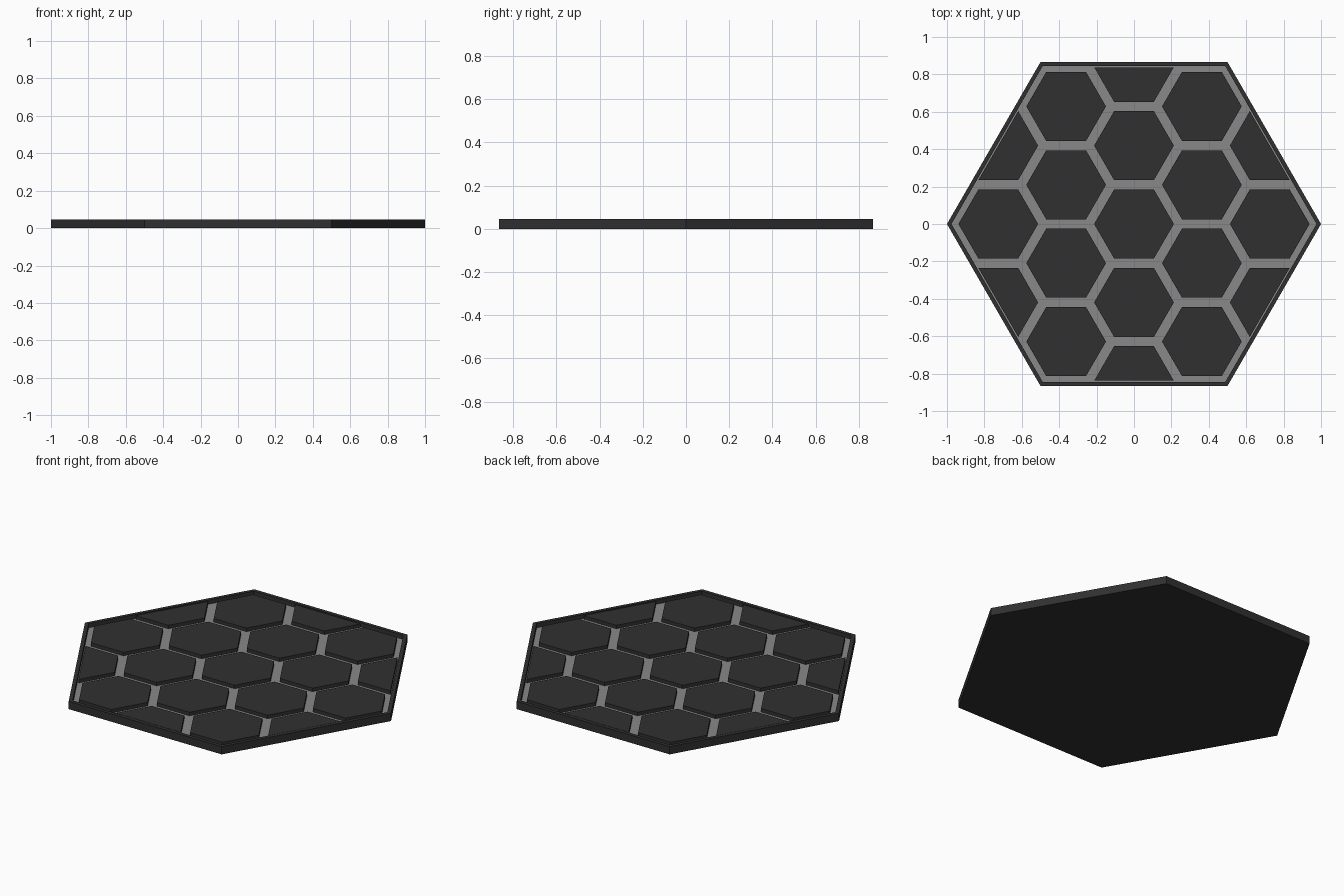
import bpy, bmesh
from math import cos, sin, pi, radians, atan2, sqrt

if "Cube" in bpy.data.objects:
    bpy.data.objects.remove(bpy.data.objects["Cube"])

HEIGHT, FLOOR, TILE_TOP = 0.046, 0.022, 0.043
PITCH, TILE_R = 0.419, 0.213
INNER_R = 0.845 / cos(pi / 6)


def material(name, v):
    m = bpy.data.materials.new(name)
    m.diffuse_color = (v, v, v, 1)
    m.use_nodes = True
    m.node_tree.nodes["Principled BSDF"].inputs["Base Color"].default_value = m.diffuse_color
    return m


dark = material("dark_panel", 0.03)
grey = material("grey_grout", 0.25)


def hexagon(r, z, cx=0, cy=0):
    return [(cx + r * cos(i * pi / 3), cy + r * sin(i * pi / 3), z) for i in range(6)]


def finish(bm, name, mat):
    bmesh.ops.recalc_face_normals(bm, faces=bm.faces)
    me = bpy.data.meshes.new(name)
    bm.to_mesh(me)
    bm.free()
    me.materials.append(mat)
    ob = bpy.data.objects.new(name, me)
    bpy.context.collection.objects.link(ob)
    return ob


# Tray: outer wall, rim, inner wall, grey recessed floor
bm = bmesh.new()
rings = [[bm.verts.new(p) for p in hexagon(r, z)] for r, z in
         ((1, 0), (1, HEIGHT), (INNER_R, HEIGHT), (INNER_R, FLOOR))]
bm.faces.new(rings[0])
for a, b in zip(rings, rings[1:]):
    for i in range(6):
        j = (i + 1) % 6
        bm.faces.new((a[i], a[j], b[j], b[i]))
floor = bm.faces.new(rings[3])
floor.material_index = 1
tray = finish(bm, "hex_tray", dark)
tray.data.materials.append(grey)

# Tiles: honeycomb of full hexagons, with half hexagons along the rim
edge = 2 * PITCH
bm = bmesh.new()
for q in range(-2, 3):
    for s in range(-2, 3):
        if abs(q + s) > 2:
            continue
        cx, cy = q * PITCH * sqrt(3) / 2, (s + q / 2) * PITCH
        pts = hexagon(TILE_R, FLOOR, cx, cy)
        # keep only corners inside the border line of each tray side
        for k in range(6):
            a = pi / 6 + k * pi / 3
            pts = [p for p in pts if p[0] * cos(a) + p[1] * sin(a) < edge + 1e-4]
        low = [bm.verts.new(p) for p in pts]
        top = [bm.verts.new((x, y, TILE_TOP)) for x, y, _ in pts]
        bm.faces.new(top)
        n = len(pts)
        for i in range(n):
            j = (i + 1) % n
            bm.faces.new((low[i], low[j], top[j], top[i]))
finish(bm, "honeycomb_tiles", dark)
